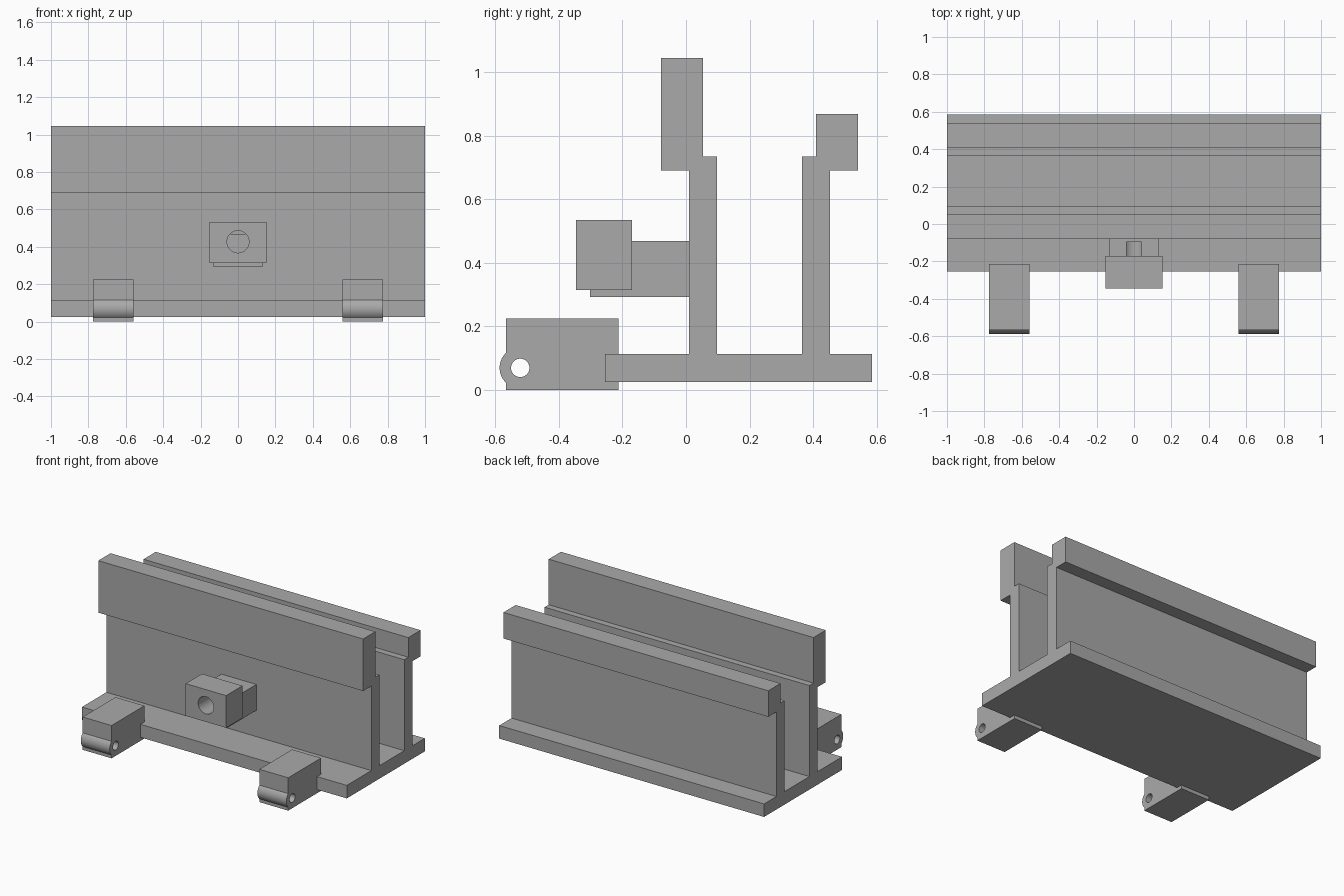
import bpy, bmesh, math
from mathutils import Matrix, Vector

cube = bpy.data.objects.get("Cube")
if cube:
    bpy.data.objects.remove(cube, do_unlink=True)

GREY = (0.4, 0.4, 0.4, 1)
metal = bpy.data.materials.new("plain grey")
metal.use_nodes = True
metal.diffuse_color = GREY
metal.node_tree.nodes["Principled BSDF"].inputs["Base Color"].default_value = GREY


def finish(name, bm):
    bmesh.ops.recalc_face_normals(bm, faces=bm.faces)
    mesh = bpy.data.meshes.new(name)
    bm.to_mesh(mesh)
    bm.free()
    mesh.materials.append(metal)
    obj = bpy.data.objects.new(name, mesh)
    bpy.context.collection.objects.link(obj)
    return obj


def extrude_profile(name, points, x0, x1):
    """Extrude a (y, z) outline along x."""
    bm = bmesh.new()
    face = bm.faces.new([bm.verts.new((x0, y, z)) for y, z in points])
    new = bmesh.ops.extrude_face_region(bm, geom=[face])["geom"]
    verts = [g for g in new if isinstance(g, bmesh.types.BMVert)]
    bmesh.ops.translate(bm, verts=verts, vec=(x1 - x0, 0, 0))
    return finish(name, bm)


def box(name, x, y, z):
    corners = [(y[0], z[0]), (y[1], z[0]), (y[1], z[1]), (y[0], z[1])]
    return extrude_profile(name, corners, *x)


def cylinder(name, start, end, radius):
    start, end = Vector(start), Vector(end)
    axis = end - start
    turn = axis.to_track_quat('Z', 'Y').to_matrix().to_4x4()
    bm = bmesh.new()
    bmesh.ops.create_cone(bm, cap_ends=True, segments=48, radius1=radius,
                          radius2=radius, depth=axis.length,
                          matrix=Matrix.Translation((start + end) / 2) @ turn)
    return finish(name, bm)


def combine(obj, tool, operation):
    """Apply a boolean and discard the tool."""
    tool.hide_render = True
    mod = obj.modifiers.new(operation.lower(), 'BOOLEAN')
    mod.operation, mod.solver, mod.object = operation, 'EXACT', tool
    bpy.context.view_layer.objects.active = obj
    bpy.ops.object.modifier_apply(modifier=mod.name)
    bpy.data.objects.remove(tool, do_unlink=True)


def smooth(obj):
    bpy.ops.object.select_all(action='DESELECT')
    obj.select_set(True)
    bpy.context.view_layer.objects.active = obj
    bpy.ops.object.shade_smooth_by_angle(angle=math.radians(30))


# Channel frame: base plate, two walls and their offset top rails
BOTTOM, FLOOR, RAIL, STEP = 0.024, 0.113, 0.69, 0.734
extrude_profile("channel_frame", [
    (-0.255, BOTTOM), (0.586, BOTTOM), (0.586, FLOOR), (0.453, FLOOR),
    (0.453, RAIL), (0.541, RAIL), (0.541, 0.868), (0.409, 0.868),
    (0.409, STEP), (0.365, STEP), (0.365, FLOOR), (0.097, FLOOR),
    (0.097, STEP), (0.053, STEP), (0.053, 1.045), (-0.079, 1.045),
    (-0.079, RAIL), (0.009, RAIL), (0.009, FLOOR), (-0.255, FLOOR)], -1, 1)

# Socket block on its support arm, with a blind bore from the front
socket = box("socket_block", (-0.153, 0.153), (-0.346, -0.17), (0.314, 0.534))
arm = box("support_arm", (-0.132, 0.132), (-0.302, 0.02), (0.292, 0.469))
combine(socket, arm, 'UNION')
bore = cylinder("bore_cutter", (0, -0.5, 0.427), (0, -0.095, 0.427), 0.059)
combine(socket, bore, 'DIFFERENCE')
smooth(socket)

# Hinge lugs: blocks with a rounded knuckle and a pin hole across them
PIN_Y, PIN_Z, KNUCKLE = -0.522, 0.069, 0.065
FRONT, BACK, TOP = -0.567, -0.213, 0.224
half = math.acos((PIN_Y - FRONT) / KNUCKLE)
arc = []
for i in range(17):
    a = math.pi - half + 2 * half * i / 16
    arc.append((PIN_Y + KNUCKLE * math.cos(a), PIN_Z + KNUCKLE * math.sin(a)))
outline = [(BACK, 0), (BACK, TOP), (FRONT, TOP)] + arc + [(FRONT, 0)]
for side, x in (("left", 0.667), ("right", -0.667)):
    lug = extrude_profile(side + "_hinge_lug", outline, x - 0.109, x + 0.109)
    pin = cylinder("pin_cutter", (x - 0.2, PIN_Y, PIN_Z),
                   (x + 0.2, PIN_Y, PIN_Z), 0.029)
    combine(lug, pin, 'DIFFERENCE')
    smooth(lug)
